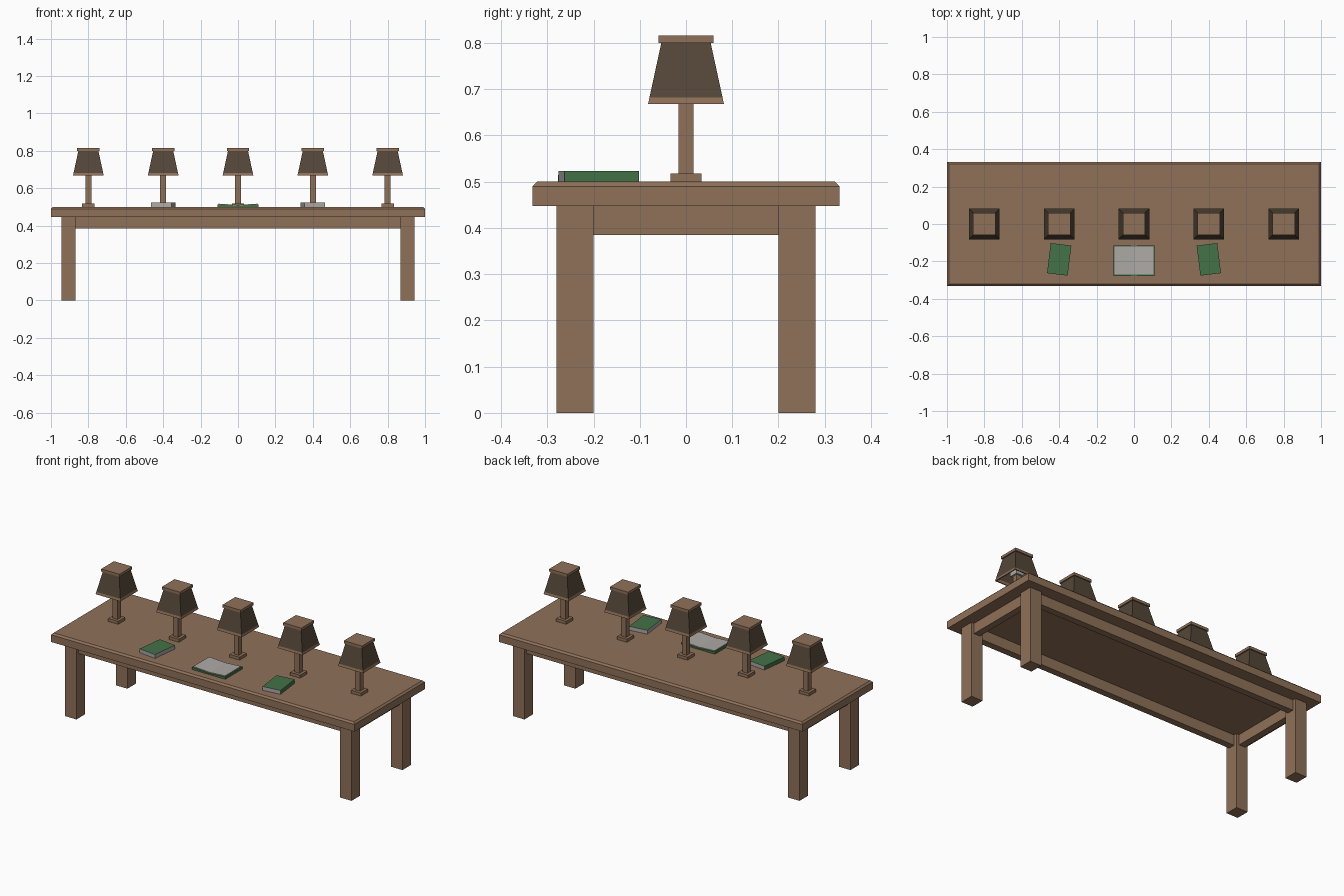
import bpy, bmesh, math

if "Cube" in bpy.data.objects:
    bpy.data.objects.remove(bpy.data.objects["Cube"])


def material(name, rgb):
    m = bpy.data.materials.new(name)
    m.diffuse_color = (*rgb, 1.0)
    m.use_nodes = True
    m.node_tree.nodes["Principled BSDF"].inputs["Base Color"].default_value = m.diffuse_color
    return m


WOOD = material("brown wood", (0.275, 0.165, 0.098))
SHADE = material("dark lampshade", (0.088, 0.062, 0.039))
GREEN = material("green cover", (0.058, 0.170, 0.064))
PAPER = material("grey paper", (0.42, 0.40, 0.385))


def finish(name, bm, mats, loc=(0, 0, 0)):
    bmesh.ops.recalc_face_normals(bm, faces=bm.faces)
    me = bpy.data.meshes.new(name)
    bm.to_mesh(me)
    bm.free()
    for m in mats:
        me.materials.append(m)
    ob = bpy.data.objects.new(name, me)
    ob.location = loc
    bpy.context.collection.objects.link(ob)
    return ob


def stack(name, rings, mat, loc=(0, 0, 0), hollow=False):
    """Skin rectangles (half x, half y, z); hollow joins last ring to first."""
    bm = bmesh.new()
    loops = [[bm.verts.new((sx * hx, sy * hy, z))
              for sx, sy in ((-1, -1), (1, -1), (1, 1), (-1, 1))]
             for hx, hy, z in rings]
    pairs = list(zip(loops, loops[1:]))
    if hollow:
        pairs.append((loops[-1], loops[0]))
    else:
        bm.faces.new(loops[0])
        bm.faces.new(loops[-1])
    for a, b in pairs:
        for i in range(4):
            j = (i + 1) % 4
            bm.faces.new((a[i], a[j], b[j], b[i]))
    return finish(name, bm, [mat], loc)


def box(name, hx, hy, z0, z1, mat, x=0, y=0):
    return stack(name, [(hx, hy, z0), (hx, hy, z1)], mat, (x, y, 0))


def extrude_y(name, profile, y0, y1, mat):
    bm = bmesh.new()
    a = [bm.verts.new((x, y0, z)) for x, z in profile]
    b = [bm.verts.new((x, y1, z)) for x, z in profile]
    bm.faces.new(a)
    bm.faces.new(b)
    for i in range(len(a)):
        j = (i + 1) % len(a)
        bm.faces.new((a[i], a[j], b[j], b[i]))
    return finish(name, bm, [mat])


# Table top with a chamfered upper edge
stack("table_top", [(1.0, 0.332, 0.447), (1.0, 0.332, 0.49), (0.99, 0.322, 0.50)], WOOD)

# Legs and apron rails
for sx, side in ((-1, "left"), (1, "right")):
    for sy, end in ((-1, "front"), (1, "back")):
        box(f"{end}_{side}_leg", 0.0375, 0.04, 0, 0.447, WOOD, sx * 0.907, sy * 0.24)
    box(f"{side}_apron", 0.02, 0.20, 0.385, 0.447, WOOD, sx * 0.907)
for sy, end in ((-1, "front"), (1, "back")):
    box(f"{end}_apron", 0.87, 0.02, 0.385, 0.447, WOOD, 0, sy * 0.24)

# Five table lamps
for i in range(5):
    x = -0.8 + 0.4 * i
    at = (x, 0, 0)
    box("lamp_base", 0.033, 0.033, 0.50, 0.518, WOOD, x)
    box("lamp_pole", 0.016, 0.016, 0.518, 0.70, WOOD, x)
    box("lamp_bulb", 0.026, 0.026, 0.69, 0.74, PAPER, x)
    stack("lamp_rim", [(h, h, z) for h, z in
          ((0.082, 0.668), (0.079, 0.682), (0.073, 0.682), (0.076, 0.668))],
          WOOD, at, True)
    stack("lamp_shade", [(h, h, z) for h, z in
          ((0.079, 0.682), (0.053, 0.802), (0.047, 0.802), (0.073, 0.682))],
          SHADE, at, True)
    box("lamp_cap", 0.06, 0.06, 0.80, 0.816, WOOD, x)

# Two closed books, spines facing outward, paper on the other edges
for s, side in ((-1, "left"), (1, "right")):
    bm = bmesh.new()
    bmesh.ops.create_cube(bm, size=1)
    bmesh.ops.scale(bm, vec=(0.111, 0.162, 0.023), verts=bm.verts)
    bm.normal_update()
    for f in bm.faces:
        covered = abs(f.normal.z) > 0.5 or f.normal.x * s > 0.5
        f.material_index = 0 if covered else 1
    ob = finish(f"{side}_book", bm, [GREEN, PAPER], (s * 0.4, -0.189, 0.5115))
    ob.rotation_euler.z = s * math.radians(7)

# Open book: shallow V cover with pages resting on it
extrude_y("open_book_cover",
          [(-0.11, 0.50), (0.11, 0.50), (0.11, 0.514), (0, 0.507), (-0.11, 0.514)],
          -0.277, -0.115, GREEN)
extrude_y("open_book_pages",
          [(-0.104, 0.512), (0, 0.506), (0.104, 0.512), (0.104, 0.517), (0, 0.511), (-0.104, 0.517)],
          -0.271, -0.121, PAPER)
